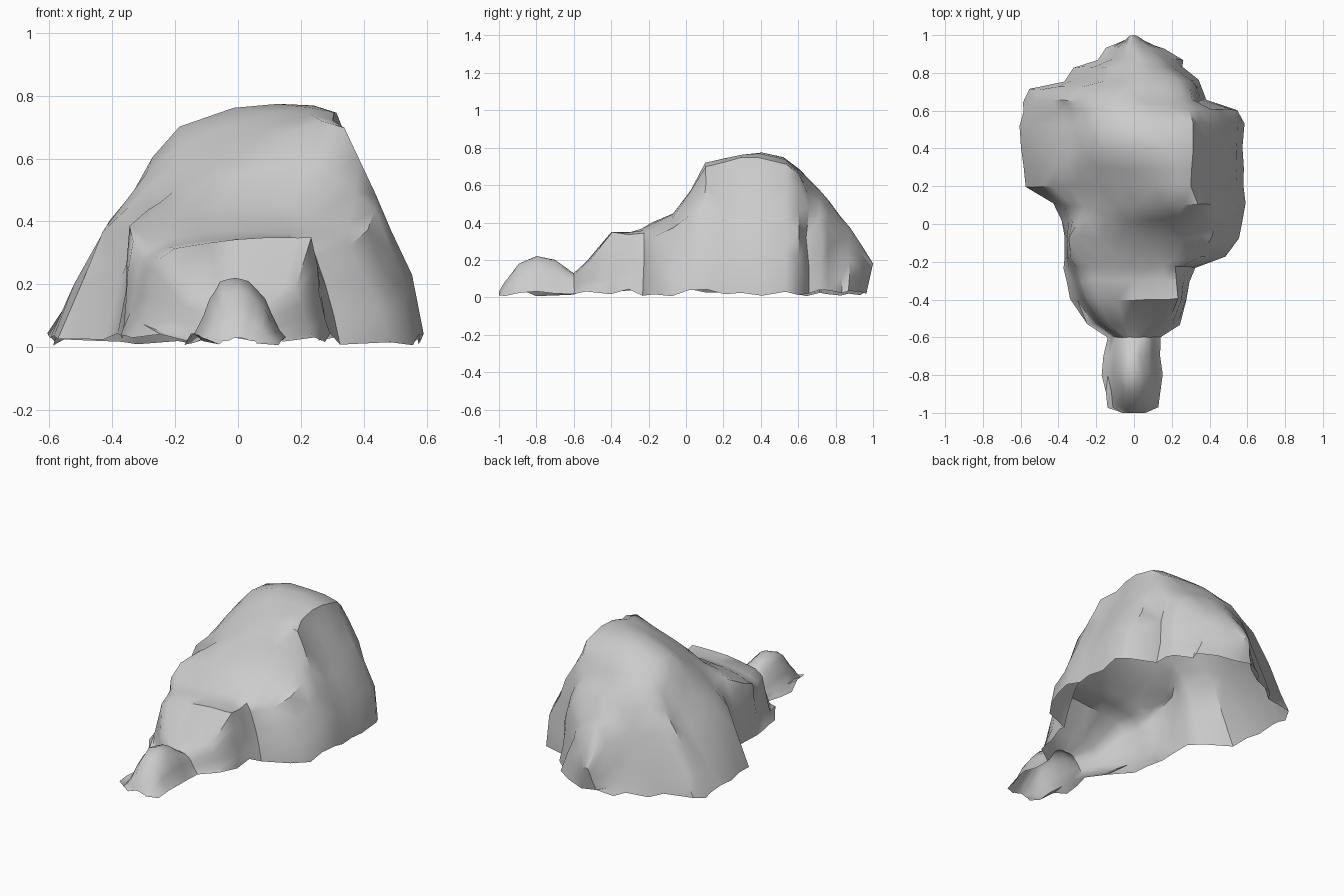
import bpy
import bmesh
import math
import random
from mathutils import Vector

cube = bpy.data.objects.get("Cube")
if cube:
    bpy.data.objects.remove(cube, do_unlink=True)

random.seed(4)

# Rock colour
stone = bpy.data.materials.new("grey_stone")
stone.use_nodes = True
stone.diffuse_color = (0.6, 0.6, 0.6, 1)
stone.node_tree.nodes["Principled BSDF"].inputs["Base Color"].default_value = (0.6, 0.6, 0.6, 1)

# Cross-section shapes: (position across the width, share of the height)
KNOB = [(0, .05), (.1, .2), (.18, .45), (.25, .7), (.3, .8), (.36, .95), (.43, .98), (.5, 1),
        (.56, .99), (.63, .95), (.72, .83), (.8, .7), (.86, .5), (.94, .25), (1, .05)]
BLOCK = [(0, .05), (.06, .2), (.1, .45), (.13, .68), (.15, .8), (.22, .9), (.4, .95), (.55, .98),
         (.7, 1), (.85, 1), (.93, .99), (.95, .75), (.97, .5), (.99, .25), (1, .05)]
BUTTRESS = [(0, .05), (.01, .4), (.02, .6), (.03, .85), (.08, .88), (.2, .95), (.33, 1), (.45, 1),
            (.58, .98), (.68, .93), (.78, .86), (.84, .82), (.9, .55), (.96, .3), (1, .05)]
LEAN = [(0, .03), (.07, .3), (.12, .5), (.18, .59), (.24, .66), (.33, .76), (.45, .86), (.58, .94),
        (.7, 1), (.76, .98), (.8, .84), (.86, .66), (.9, .51), (.97, .32), (1, .03)]
MOUND = [(0, .03), (.05, .19), (.17, .51), (.23, .62), (.29, .8), (.36, .93), (.51, 1), (.62, 1),
         (.71, .98), (.77, .95), (.8, .83), (.86, .66), (.9, .51), (.97, .32), (1, .03)]
BACK = [(0, .03), (.06, .2), (.16, .45), (.23, .62), (.3, .76), (.38, .88), (.48, .97), (.58, 1),
        (.68, .97), (.78, .93), (.87, .87), (.93, .75), (.96, .5), (.98, .25), (1, .05)]
SHAPES = [KNOB, BLOCK, BUTTRESS, LEAN, MOUND, BACK, KNOB]

# Stations from front to back: y, right edge, left edge, height, shape (fractions blend neighbours)
STATIONS = [
    (-1, -.06, .06, .03, 0), (-.97, -.14, .13, .08, 0), (-.89, -.15, .14, .18, 0),
    (-.8, -.17, .15, .22, 0), (-.7, -.16, .14, .2, 0), (-.6, -.14, .14, .13, .2),
    (-.53, -.25, .24, .19, .8), (-.4, -.34, .28, .35, 1), (-.3, -.36, .29, .35, 1.2),
    (-.23, -.37, .32, .37, 1.5), (-.18, -.37, .48, .4, 1.9), (-.07, -.37, .56, .45, 2),
    (.02, -.38, .58, .58, 2.4), (.1, -.43, .59, .72, 2.9), (.2, -.57, .58, .74, 3.1),
    (.3, -.59, .58, .77, 3.4), (.4, -.6, .58, .785, 3.8), (.53, -.6, .58, .75, 4),
    (.6, -.59, .55, .69, 4.2), (.65, -.59, .38, .64, 4.9), (.72, -.55, .36, .57, 5),
    (.76, -.37, .34, .52, 5.1), (.83, -.32, .26, .43, 5.5), (.87, -.19, .26, .38, 6),
    (.93, -.15, .16, .29, 6), (1, -.06, .05, .18, 6),
]


def section(y, right, left, height, shape):
    """Points of one cross-section, from the model's right foot to its left foot."""
    low = min(int(shape), len(SHAPES) - 2)
    points = []
    for a, b in zip(SHAPES[low], SHAPES[low + 1]):
        u, v = Vector(a).lerp(Vector(b), shape - low)
        points.append(Vector((right + u * (left - right), y, max(v * height, .02))))
    return points


def roughen(point, index, ring, end):
    """Chip the stone a little, less where it is narrow, with a ragged foot."""
    size = .007 * min(1, ring[-1].x - ring[0].x)
    point = point.copy()
    point.x += random.uniform(-size, size)
    if not end:
        point.y += random.uniform(-size, size) * 1.5
    if index in (0, len(ring) - 1):
        point.z = random.uniform(.005, .045)
    else:
        point.z += random.uniform(-size, size) * .6
    return point


# Rock shell, open underneath
bm = bmesh.new()
rows = []
for n, station in enumerate(STATIONS):
    ring = section(*station)
    end = n in (0, len(STATIONS) - 1)
    rows.append([bm.verts.new(roughen(p, i, ring, end)) for i, p in enumerate(ring)])
for front, back in zip(rows, rows[1:]):
    for i in range(len(front) - 1):
        bm.faces.new((front[i], front[i + 1], back[i + 1], back[i]))

# Close the narrow tip, tucking its foot inwards
for vert in rows[-1]:
    vert.co.y -= .04 * (1 - min(vert.co.z / .18, 1))
bm.faces.new(rows[-1])
bmesh.ops.recalc_face_normals(bm, faces=bm.faces)
if sum(f.normal.z * f.calc_area() for f in bm.faces) < 0:
    bmesh.ops.reverse_faces(bm, faces=bm.faces)
bmesh.ops.triangulate(bm, faces=bm.faces)

mesh = bpy.data.meshes.new("rock_shell")
bm.to_mesh(mesh)
bm.free()
mesh.materials.append(stone)
rock = bpy.data.objects.new("rock_shell", mesh)
bpy.context.collection.objects.link(rock)
bpy.context.view_layer.objects.active = rock
rock.select_set(True)
bpy.ops.object.shade_smooth_by_angle(angle=math.radians(45))
